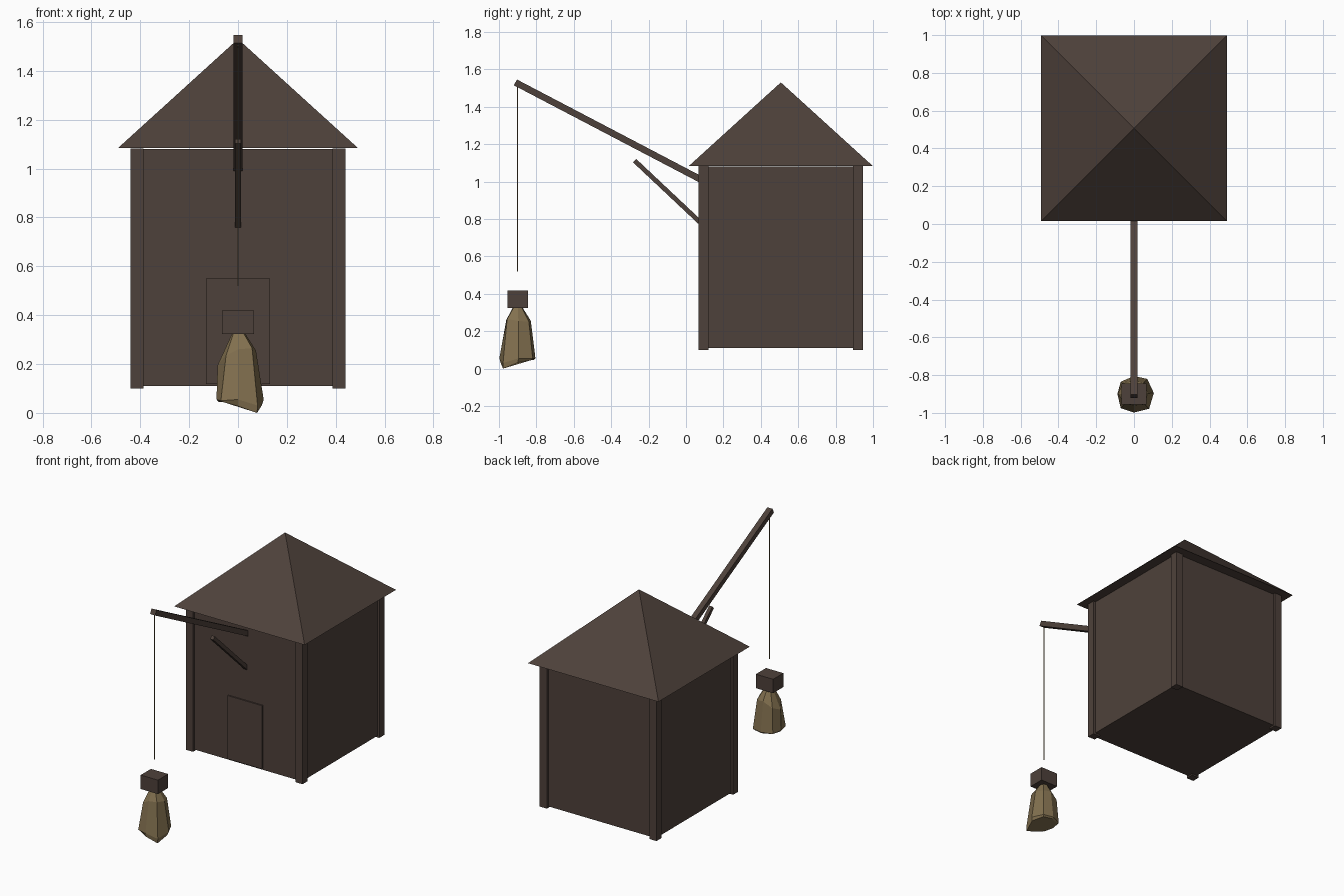
import bpy, bmesh, math
from mathutils import Vector

if "Cube" in bpy.data.objects:
    bpy.data.objects.remove(bpy.data.objects["Cube"])

CY = 0.507      # house centre along y
SY = -0.90      # rope and sack position along y


def material(name, rgb):
    m = bpy.data.materials.new(name)
    m.diffuse_color = (*rgb, 1)
    m.use_nodes = True
    m.node_tree.nodes["Principled BSDF"].inputs["Base Color"].default_value = m.diffuse_color
    return m


WOOD = material("dark_wood", (0.076, 0.053, 0.043))
SACKCLOTH = material("sackcloth", (0.223, 0.162, 0.078))


def finish(name, bm, mat):
    bmesh.ops.recalc_face_normals(bm, faces=bm.faces)
    me = bpy.data.meshes.new(name)
    bm.to_mesh(me)
    bm.free()
    me.materials.append(mat)
    ob = bpy.data.objects.new(name, me)
    bpy.context.collection.objects.link(ob)
    return ob


def box(name, lo, hi, mat=WOOD):
    bm = bmesh.new()
    bmesh.ops.create_cube(bm, size=1)
    lo, hi = Vector(lo), Vector(hi)
    for v in bm.verts:
        v.co = Vector([(lo[i] + hi[i]) / 2 + v.co[i] * (hi[i] - lo[i]) for i in range(3)])
    return finish(name, bm, mat)


def beam(name, a, b, width, thick):
    """Square beam between two (y, z) points in the x = 0 plane."""
    a, b = Vector((0, *a)), Vector((0, *b))
    ob = box(name, (-width / 2, -(b - a).length / 2, -thick / 2),
             (width / 2, (b - a).length / 2, thick / 2))
    ob.location = (a + b) / 2
    ob.rotation_euler.x = math.atan2(b.z - a.z, b.y - a.y)
    return ob


def loft(name, rings, mat):
    """Skin a stack of rings with equal point counts and cap both ends."""
    bm = bmesh.new()
    vs = [[bm.verts.new(p) for p in r] for r in rings]
    n = len(rings[0])
    for lower, upper in zip(vs, vs[1:]):
        for i in range(n):
            j = (i + 1) % n
            bm.faces.new((lower[i], lower[j], upper[j], upper[i]))
    bm.faces.new(vs[0])
    bm.faces.new(vs[-1])
    return finish(name, bm, mat)


# House walls, corner posts and door
box("walls", (-0.425, CY - 0.425, 0.11), (0.425, CY + 0.425, 1.08))
for sx, side in ((-1, "left"), (1, "right")):
    for sy, end in ((-1, "front"), (1, "back")):
        x, y = sx * 0.413, CY + sy * 0.413
        box(f"{end}_{side}_post", (x - 0.027, y - 0.027, 0.10), (x + 0.027, y + 0.027, 1.082))
box("door", (-0.13, CY - 0.434, 0.118), (0.13, CY - 0.42, 0.55))

# Pyramid roof
bm = bmesh.new()
base = [bm.verts.new((sx * 0.492, CY + sy * 0.492, 1.083))
        for sx, sy in ((-1, -1), (1, -1), (1, 1), (-1, 1))]
apex = bm.verts.new((0, CY, 1.53))
bm.faces.new(base)
for i in range(4):
    bm.faces.new((base[i], base[(i + 1) % 4], apex))
finish("roof", bm, WOOD)

# Crane boom and its brace
beam("boom", (-0.912, 1.53), (0.10, 1.0), 0.038, 0.035)
beam("brace", (-0.275, 1.112), (0.115, 0.745), 0.024, 0.025)

# Rope and hanging block
ring = [(math.cos(k * math.pi / 3) * 0.003, SY + math.sin(k * math.pi / 3) * 0.003) for k in range(6)]
loft("rope", [[(x, y, z) for x, y in ring] for z in (0.52, 1.52)], SACKCLOTH)
box("block", (-0.065, SY - 0.055, 0.323), (0.065, SY + 0.055, 0.418))

# Lumpy sack: base outline, then shoulder and neck derived from it
outline = [(0.105, 0.005, 0.055), (0.07, 0.08, 0.055), (0, 0.095, 0.055), (-0.07, 0.065, 0.05),
           (-0.088, 0.0, 0.055), (-0.07, -0.075, 0.05), (0, -0.098, 0.055), (0.08, -0.078, 0.03)]
shoulder_z = [0.255, 0.25, 0.255, 0.22, 0.195, 0.235, 0.26, 0.265]
shoulder_s = [0.70, 0.75, 0.74, 0.86, 0.95, 0.70, 0.62, 0.72]
bottom = [(x * 0.9, SY + y * 0.9, 0.045) for x, y, z in outline]
bottom[7] = (0.078, SY - 0.078, 0.0)
bottom[6] = (0.0, SY - 0.09, 0.028)
bottom[0] = (0.098, SY, 0.032)
loft("sack", [
    bottom,
    [(x, SY + y, z) for x, y, z in outline],
    [(x * s, SY + y * s, z) for (x, y, _), z, s in zip(outline, shoulder_z, shoulder_s)],
    [(x * 0.22, SY + y * 0.22, 0.335) for x, y, _ in outline],
], SACKCLOTH)
